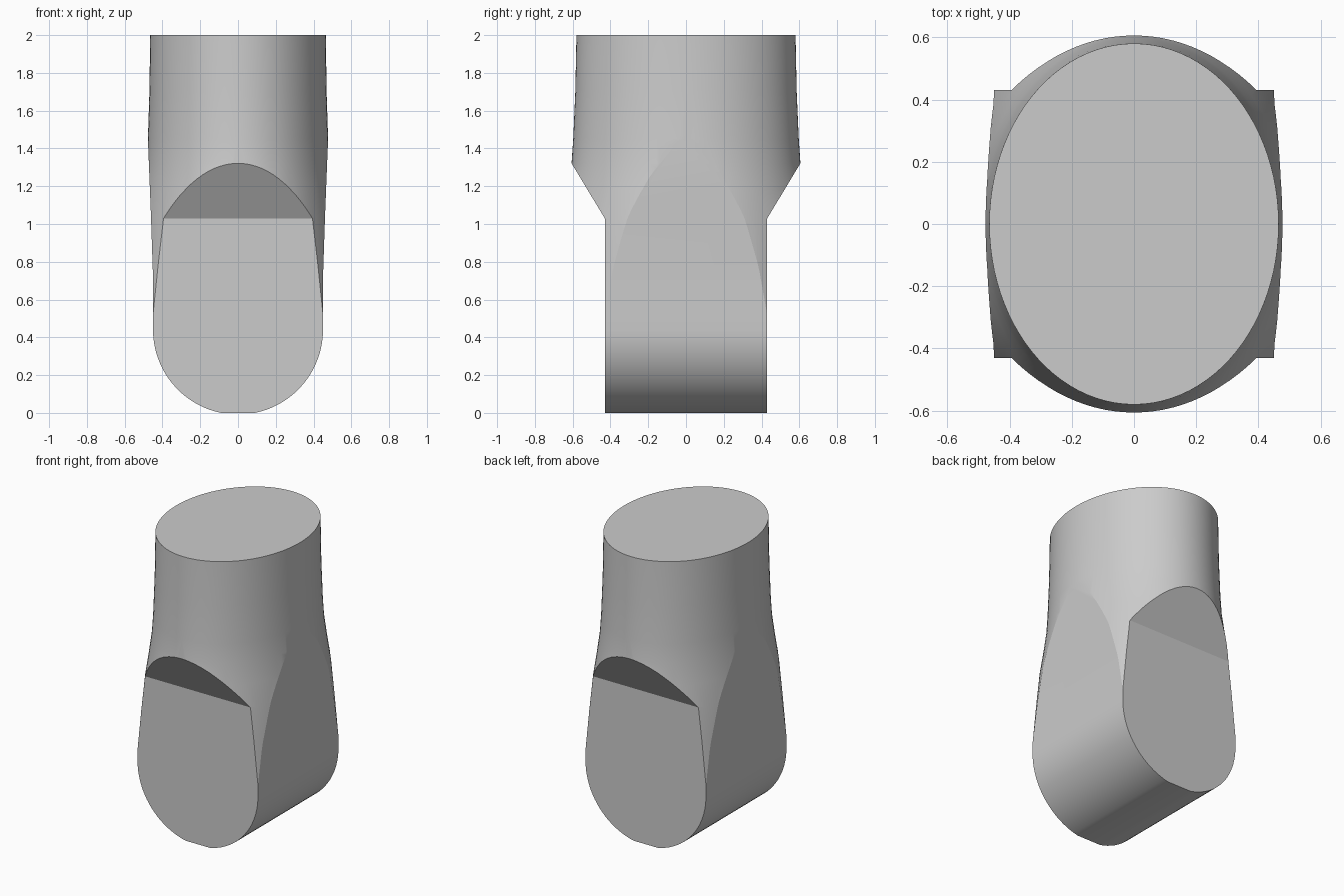
import bpy, bmesh, math

if "Cube" in bpy.data.objects:
    bpy.data.objects.remove(bpy.data.objects["Cube"])


def make_object(name, bm):
    bmesh.ops.recalc_face_normals(bm, faces=bm.faces)
    mesh = bpy.data.meshes.new(name)
    bm.to_mesh(mesh)
    bm.free()
    ob = bpy.data.objects.new(name, mesh)
    bpy.context.collection.objects.link(ob)
    return ob


def prism(name, half, place):
    """Extrude a mirrored (half width, z) profile; place(u, z, d) gives the axis."""
    outline = half + [(-u, z) for u, z in reversed(half)]
    bm = bmesh.new()
    ends = [[bm.verts.new(place(u, z, d)) for u, z in outline] for d in (-1, 1)]
    for ring in ends:
        bm.faces.new(ring)
    n = len(outline)
    for i in range(n):
        j = (i + 1) % n
        bm.faces.new((ends[0][i], ends[0][j], ends[1][j], ends[1][i]))
    return make_object(name, bm)


# Flared elliptical body: (z, half width x, half depth y)
rings = [(-0.1, 0.62, 0.775), (0.55, 0.564, 0.705), (0.8, 0.544, 0.68),
         (1.03, 0.523, 0.654), (1.18, 0.502, 0.628), (1.32, 0.485, 0.606),
         (1.45, 0.477, 0.597), (1.7, 0.469, 0.586), (2.0, 0.465, 0.58)]
SEG = 96
bm = bmesh.new()
loops = [[bm.verts.new((a * math.cos(2 * math.pi * i / SEG),
                        b * math.sin(2 * math.pi * i / SEG), z))
          for i in range(SEG)] for z, a, b in rings]
for lo, hi in zip(loops, loops[1:]):
    for i in range(SEG):
        j = (i + 1) % SEG
        bm.faces.new((lo[i], lo[j], hi[j], hi[i]))
bm.faces.new(loops[0])
bm.faces.new(loops[-1])
body = make_object("rounded_tenon_body", bm)

# Front outline: rounded foot with a small flat, nearly straight sides
R, ZC = 0.45, 0.441
start = -math.asin(ZC / R)
front = [(R * math.cos(start * (1 - i / 20)), ZC + R * math.sin(start * (1 - i / 20)))
         for i in range(21)]
front += [(0.451, 0.75), (0.461, 1.05), (0.477, 1.45), (0.6, 1.7), (0.6, 2.2)]
front_cutter = prism("front_outline_cutter", front, lambda u, z, d: (u, d, z))

# Side outline: flat cheeks with sloped shoulders
side = [(0.43, -0.2), (0.43, 1.03), (0.663, 1.416), (0.663, 2.2)]
side_cutter = prism("side_outline_cutter", side, lambda u, z, d: (d, u, z))

# Trim the body to both outlines
bpy.context.view_layer.objects.active = body
body.select_set(True)
for cutter in (front_cutter, side_cutter):
    mod = body.modifiers.new("trim", 'BOOLEAN')
    mod.operation = 'INTERSECT'
    mod.solver = 'EXACT'
    mod.object = cutter
    bpy.ops.object.modifier_apply(modifier=mod.name)
    bpy.data.objects.remove(cutter)
bpy.ops.object.shade_smooth_by_angle(angle=math.radians(15))
